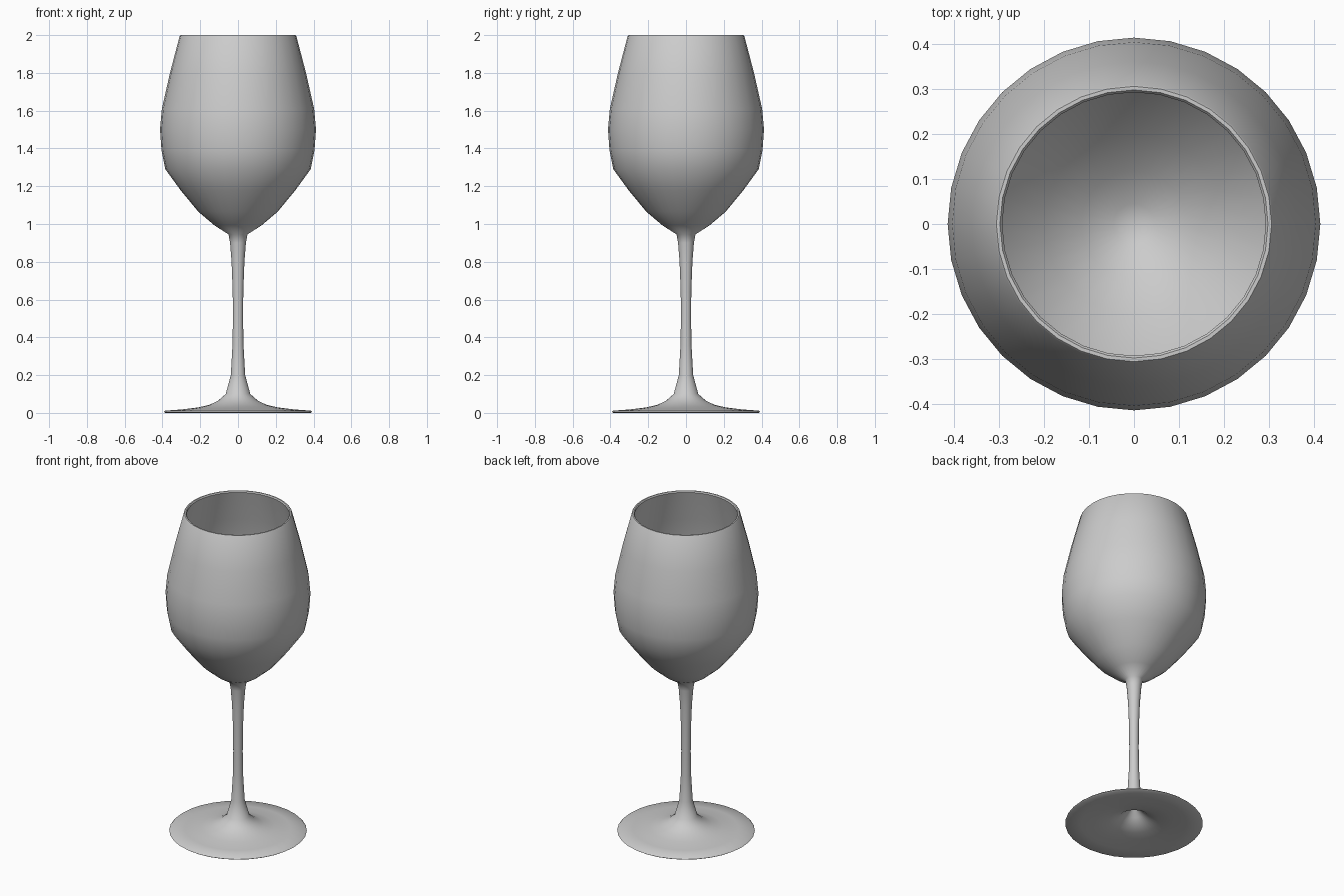
import bpy, bmesh, math

if "Cube" in bpy.data.objects:
    bpy.data.objects.remove(bpy.data.objects["Cube"])

SIDES = 32

def lathe(name, profile, angle=50):
    """Revolve an (r, z) profile around z and smooth it."""
    bm = bmesh.new()
    vs = [bm.verts.new((r, 0, z)) for r, z in profile]
    edges = [bm.edges.new(p) for p in zip(vs, vs[1:])]
    bmesh.ops.spin(bm, geom=vs + edges, cent=(0, 0, 0), axis=(0, 0, 1),
                   angle=2 * math.pi, steps=SIDES, use_duplicate=False)
    bmesh.ops.remove_doubles(bm, verts=bm.verts[:], dist=1e-4)
    bmesh.ops.recalc_face_normals(bm, faces=bm.faces[:])
    me = bpy.data.meshes.new(name)
    bm.to_mesh(me)
    bm.free()
    ob = bpy.data.objects.new(name, me)
    bpy.context.collection.objects.link(ob)
    bpy.context.view_layer.objects.active = ob
    ob.select_set(True)
    bpy.ops.object.shade_smooth_by_angle(angle=math.radians(angle))
    ob.select_set(False)
    return ob

# Foot: hollowed underside, then thin edge and flared top
underside = [(0, 0.12), (0.02, 0.105), (0.05, 0.07), (0.09, 0.04),
             (0.14, 0.022), (0.22, 0.01), (0.30, 0.004), (0.385, 0)]
foot_top = [(0.392, 0.005), (0.385, 0.012), (0.30, 0.018), (0.21, 0.029),
            (0.15, 0.043), (0.105, 0.065), (0.065, 0.10)]
# Stem
stem = [(0.038, 0.20), (0.029, 0.36), (0.027, 0.50), (0.028, 0.64),
        (0.034, 0.80), (0.042, 0.90), (0.05, 0.945)]
# Bowl outside, rim and inside
bowl_out = [(0.125, 0.993), (0.21, 1.065), (0.305, 1.18), (0.385, 1.29),
            (0.405, 1.39), (0.413, 1.50), (0.403, 1.61), (0.36, 1.80),
            (0.309, 1.995)]
bowl_in = [(0.305, 2.0), (0.297, 2.0), (0.292, 1.993), (0.344, 1.80),
           (0.387, 1.61), (0.397, 1.50), (0.389, 1.395), (0.370, 1.298),
           (0.293, 1.192), (0.20, 1.08), (0.117, 1.009), (0.045, 0.965),
           (0, 0.955)]

lathe("wine_glass", underside + foot_top + stem + bowl_out + bowl_in)
